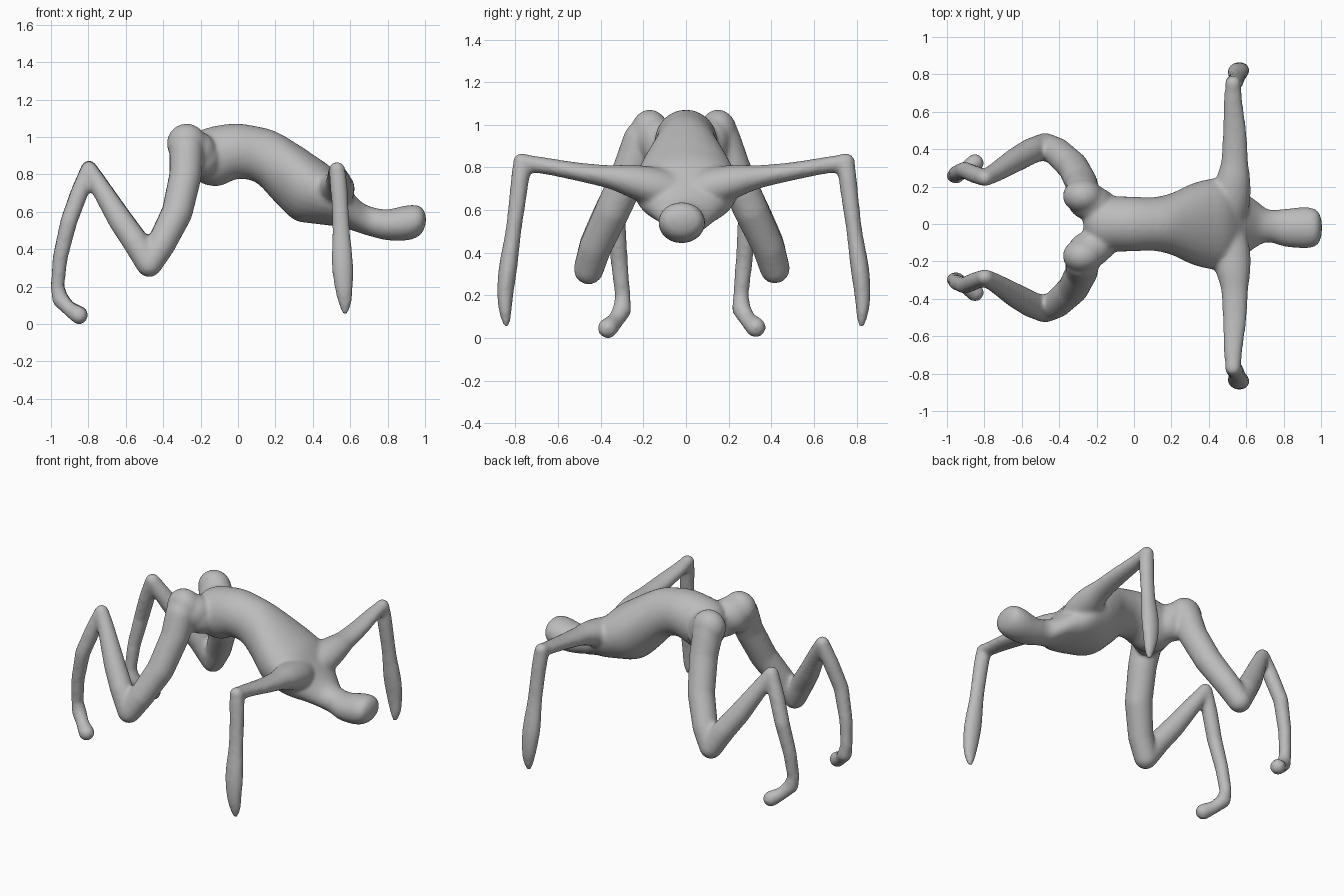
import bpy, bmesh, math
from mathutils import Vector, Matrix

bm = bmesh.new()


def catmull(a, b, c, d, t):
    return [0.5 * (2 * q + (r - p) * t + (2 * p - 5 * q + 4 * r - s) * t * t
                   + (3 * q - p - 3 * r + s) * t ** 3) for p, q, r, s in zip(a, b, c, d)]


def loft(rows, u, v, sides=28, steps=4):
    """Elliptical rings (x, y, z, ru, rv) lying along fixed axes u and v."""
    path = []
    for i in range(len(rows) - 1):
        quad = (rows[max(i - 1, 0)], rows[i], rows[i + 1], rows[min(i + 2, len(rows) - 1)])
        path += [catmull(*quad, k / steps) for k in range(steps)]
    path.append(rows[-1])
    rings = []
    for x, y, z, ru, rv in path:
        rings.append([bm.verts.new(Vector((x, y, z))
                      + u * ru * math.cos(2 * math.pi * k / sides)
                      + v * rv * math.sin(2 * math.pi * k / sides)) for k in range(sides)])
    for a, b in zip(rings, rings[1:]):
        for k in range(sides):
            n = (k + 1) % sides
            bm.faces.new((a[k], a[n], b[n], b[k]))
    bm.faces.new(rings[0][::-1])
    bm.faces.new(rings[-1])


def ball(p, r, scale=(1, 1, 1)):
    m = Matrix.Translation(p) @ Matrix.Diagonal((*scale, 1))
    bmesh.ops.create_uvsphere(bm, u_segments=20, v_segments=12, radius=r, matrix=m)


def chain(points):
    """Balls joined by tapered cones."""
    for x, y, z, r in points:
        ball((x, y, z), r)
    for p, q in zip(points, points[1:]):
        a, b = Vector(p[:3]), Vector(q[:3])
        d = b - a
        m = Matrix.Translation((a + b) / 2) @ d.to_track_quat('Z', 'Y').to_matrix().to_4x4()
        bmesh.ops.create_cone(bm, cap_ends=True, segments=20, radius1=p[3], radius2=q[3],
                              depth=d.length, matrix=m)


X, Y, Z = Vector((1, 0, 0)), Vector((0, 1, 0)), Vector((0, 0, 1))

# Torso, neck and head
loft([(-0.27, 0, 0.90, 0.05, 0.06), (-0.24, 0, 0.90, 0.10, 0.11),
      (-0.19, 0, 0.895, 0.145, 0.145), (-0.10, 0, 0.90, 0.148, 0.163),
      (0.00, 0, 0.923, 0.146, 0.148), (0.10, 0, 0.905, 0.143, 0.152),
      (0.20, 0, 0.84, 0.165, 0.19), (0.30, 0, 0.765, 0.212, 0.208),
      (0.40, 0, 0.722, 0.24, 0.185), (0.50, 0, 0.68, 0.24, 0.155),
      (0.58, 0, 0.625, 0.18, 0.115), (0.66, 0, 0.568, 0.12, 0.085),
      (0.72, -0.01, 0.545, 0.088, 0.08), (0.80, -0.02, 0.53, 0.10, 0.083),
      (0.90, -0.02, 0.54, 0.11, 0.094), (0.96, -0.02, 0.55, 0.104, 0.085),
      (0.99, -0.02, 0.555, 0.08, 0.06), (1.005, -0.02, 0.56, 0.03, 0.02)], Y, Z)

for s in (1, -1):
    # Upper arm, widening into the shoulder
    arm = [(0.48, -0.04, 0.685, 0.08, 0.07), (0.50, 0.06, 0.695, 0.105, 0.09),
           (0.515, 0.15, 0.712, 0.108, 0.092), (0.53, 0.25, 0.735, 0.092, 0.078),
           (0.538, 0.35, 0.755, 0.072, 0.056), (0.538, 0.50, 0.78, 0.064, 0.044),
           (0.53, 0.65, 0.807, 0.052, 0.04), (0.53, 0.755, 0.822, 0.042, 0.042)]
    loft([(x, s * y - 0.01, z, a, b) for x, y, z, a, b in arm], X, Z)
    ball((0.53, s * 0.76 - 0.01, 0.825), 0.044)
    # Forearm ending in a point
    fore = [(0.53, 0.755, 0.84, 0.03, 0.03), (0.533, 0.762, 0.80, 0.046, 0.043),
            (0.545, 0.78, 0.65, 0.046, 0.041), (0.552, 0.80, 0.50, 0.047, 0.038),
            (0.558, 0.825, 0.33, 0.058, 0.044), (0.565, 0.838, 0.20, 0.05, 0.038),
            (0.572, 0.837, 0.11, 0.035, 0.028), (0.572, 0.832, 0.05, 0.013, 0.013)]
    loft([(x, s * y - 0.01, z, a, b) for x, y, z, a, b in fore], X, Y)
    # Buttock, blended into the pelvis
    ball((-0.275, s * 0.16 - 0.01, 0.965), 0.107, (1, 0.85, 1))
    ball((-0.235, s * 0.125 - 0.01, 0.925), 0.107, (1.1, 0.9, 1.05))
    ball((-0.20, s * 0.11 - 0.005, 0.89), 0.105, (1, 0.85, 1))

    # Thigh, shin, raised heel and foot
    leg = [(-0.275, 0.185, 0.93, 0.092), (-0.28, 0.235, 0.80, 0.087),
           (-0.325, 0.325, 0.60, 0.083), (-0.41, 0.405, 0.43, 0.077),
           (-0.475, 0.437, 0.325, 0.071), (-0.55, 0.41, 0.445, 0.07),
           (-0.63, 0.365, 0.56, 0.066),
           (-0.75, 0.29, 0.755, 0.051), (-0.797, 0.265, 0.832, 0.044),
           (-0.85, 0.285, 0.70, 0.048), (-0.905, 0.308, 0.55, 0.046),
           (-0.95, 0.293, 0.36, 0.041), (-0.966, 0.277, 0.20, 0.037),
           (-0.95, 0.28, 0.135, 0.045), (-0.905, 0.31, 0.085, 0.039),
           (-0.85, 0.347, 0.05, 0.049)]
    chain([(x, s * y - 0.02, z - (s < 0) * 0.004, r) for x, y, z, r in leg])

bmesh.ops.recalc_face_normals(bm, faces=bm.faces[:])
mesh = bpy.data.meshes.new("crawling_creature")
bm.to_mesh(mesh)
bm.free()
body = bpy.data.objects.new("crawling_creature", mesh)
bpy.context.collection.objects.link(body)

# Plain grey skin
skin = bpy.data.materials.new("grey_skin")
skin.diffuse_color = (0.5, 0.5, 0.5, 1)
mesh.materials.append(skin)
for p in mesh.polygons:
    p.use_smooth = True

# Fuse all parts into one smooth surface
rm = body.modifiers.new("fuse", 'REMESH')
rm.mode = 'VOXEL'
rm.voxel_size = 0.011
rm.use_smooth_shade = True
sm = body.modifiers.new("soften", 'SMOOTH')
sm.factor = 0.5
sm.iterations = 14
